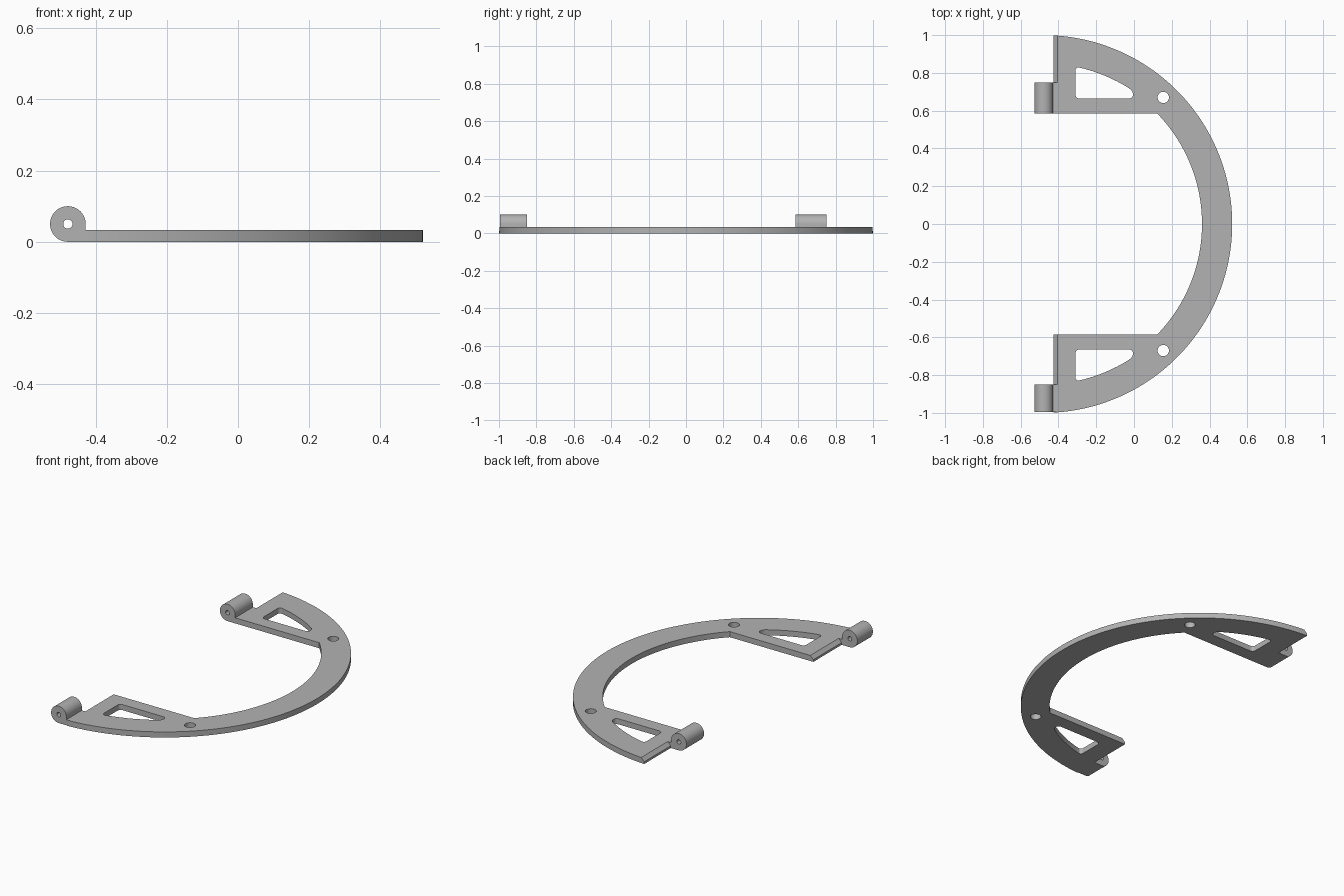
import bpy, bmesh
from math import sin, cos, acos, asin, pi, tau
from mathutils import Vector

cube = bpy.data.objects.get("Cube")
if cube:
    bpy.data.objects.remove(cube, do_unlink=True)

grey = bpy.data.materials.new("plain grey")
grey.use_nodes = True
COLOUR = (0.45, 0.45, 0.45, 1)
grey.diffuse_color = COLOUR
grey.node_tree.nodes["Principled BSDF"].inputs["Base Color"].default_value = COLOUR

CX = -0.48            # centre of the ring and hinge axis
OUTER, INNER = 1.0, 0.84
THICK = 0.033
LEFT = -0.425         # straight end of the pads
PAD_Y = 0.585         # inner edge of the pads
CHAMFER = 0.02
PIN_R = 0.05


def arc(cx, cy, r, a, b, n):
    return [(cx + r * cos(a + (b - a) * i / n), cy + r * sin(a + (b - a) * i / n))
            for i in range(n + 1)]


def prism(name, points, start, end, axis="Z", bevel=None, width=0, segments=1):
    """Extrude an outline along Z, or an x-z outline along Y."""
    bm = bmesh.new()
    def place(p):
        return (p[0], p[1], start) if axis == "Z" else (p[0], start, p[1])
    face = bm.faces.new([bm.verts.new(place(p)) for p in points])
    move = Vector((0, 0, end - start)) if axis == "Z" else Vector((0, end - start, 0))
    ext = bmesh.ops.extrude_face_region(bm, geom=[face])
    bmesh.ops.translate(bm, vec=move, verts=[g for g in ext["geom"] if isinstance(g, bmesh.types.BMVert)])
    if bevel:
        bmesh.ops.recalc_face_normals(bm, faces=bm.faces)
        edges = [e for e in bm.edges if bevel(e)]
        bmesh.ops.bevel(bm, geom=edges, offset=width, segments=segments,
                        profile=0.5, affect="EDGES", clamp_overlap=True)
    bmesh.ops.recalc_face_normals(bm, faces=bm.faces)
    mesh = bpy.data.meshes.new(name)
    bm.to_mesh(mesh)
    bm.free()
    mesh.materials.append(grey)
    obj = bpy.data.objects.new(name, mesh)
    bpy.context.collection.objects.link(obj)
    return obj


def cut(obj, cutters):
    for c in cutters:
        mod = obj.modifiers.new("cut", "BOOLEAN")
        mod.operation, mod.solver, mod.object = "DIFFERENCE", "EXACT", c
    bpy.context.view_layer.update()
    graph = bpy.context.evaluated_depsgraph_get()
    mesh = bpy.data.meshes.new_from_object(obj.evaluated_get(graph))
    obj.modifiers.clear()
    obj.data = mesh
    for c in cutters:
        bpy.data.objects.remove(c, do_unlink=True)


def smooth(obj):
    bpy.ops.object.select_all(action="DESELECT")
    obj.select_set(True)
    bpy.context.view_layer.objects.active = obj
    bpy.ops.object.shade_smooth_by_angle(angle=0.5)


# Half-ring plate with a wide pad at each end
a_out = acos((LEFT - CX) / OUTER)
a_in = asin(PAD_Y / INNER)
outline = (arc(CX, 0, OUTER, -a_out, a_out, 96) + [(LEFT, PAD_Y)]
           + arc(CX, 0, INNER, a_in, -a_in, 64) + [(LEFT, -PAD_Y)])
plate = prism("ring_plate", outline, 0, THICK,
              bevel=lambda e: all(abs(v.co.x - LEFT) < 1e-4 and v.co.z > 0.01 for v in e.verts),
              width=CHAMFER)

# Rounded windows and screw holes
SLOT_R, X0, X1, Y0 = 0.85, -0.31, -0.005, 0.665
slot_arc = arc(CX, 0, SLOT_R, acos((X1 - CX) / SLOT_R), acos((X0 - CX) / SLOT_R), 7)
slot = slot_arc + [(X0, Y0), (X1, Y0)]


def slot_corner(e):
    a, b = (v.co for v in e.verts)
    return abs(a.z - b.z) > 0.1 and min(abs(a.x - X0), abs(a.x - X1)) < 1e-4


cutters = []
for s in (1, -1):
    cutters.append(prism("window_cutter", [(x, s * y) for x, y in slot], -0.1, 0.2,
                         bevel=slot_corner, width=0.02, segments=6))
    cutters.append(prism("screw_cutter", arc(0.155, s * 0.67, 0.03, 0, tau, 32)[:-1], -0.1, 0.2))
cut(plate, cutters)
smooth(plate)

# Hinge knuckles: a round barrel flowing into the end of the pad
knuckle = arc(CX + 0.002, PIN_R, PIN_R, 0, 1.5 * pi, 48) + [
    (LEFT, 0), (LEFT, THICK - CHAMFER), (LEFT + CHAMFER, THICK), (CX + 0.002 + PIN_R, THICK)]
for name, y0, y1 in (("back_hinge", PAD_Y, 0.75), ("front_hinge", -0.995, -0.85)):
    hinge = prism(name, knuckle, y0, y1, axis="Y")
    bore = prism("bore_cutter", arc(CX + 0.002, PIN_R, 0.013, 0, tau, 24)[:-1],
                 y0 - 0.1, y1 + 0.1, axis="Y")
    cut(hinge, [bore])
    smooth(hinge)
